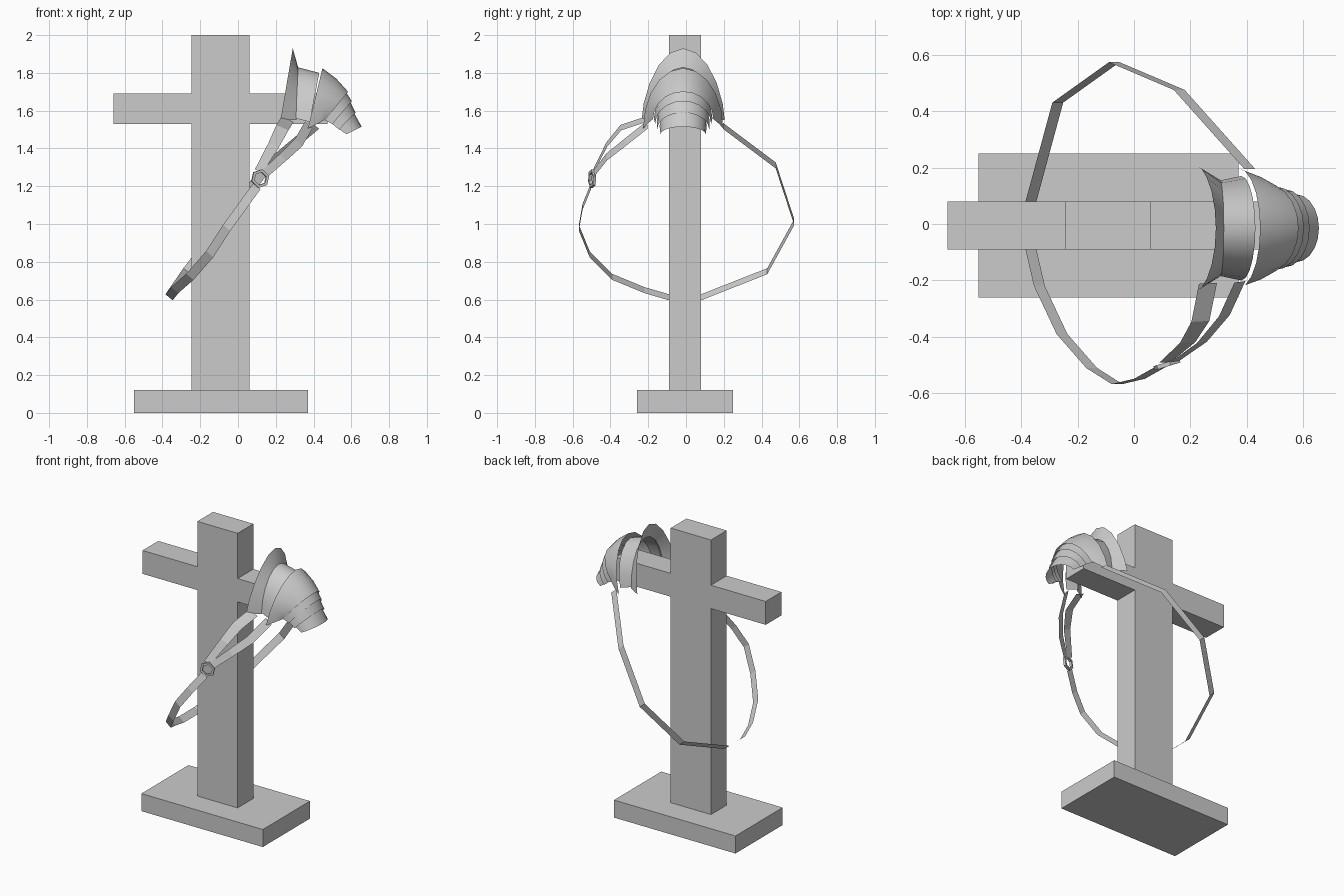
import bpy, bmesh, math
from mathutils import Vector, Matrix

if "Cube" in bpy.data.objects:
    bpy.data.objects.remove(bpy.data.objects["Cube"])

CY = -0.015  # centre line of the armour in y


def finish(name, bm, smooth=None):
    me = bpy.data.meshes.new(name)
    bmesh.ops.recalc_face_normals(bm, faces=bm.faces)
    bm.to_mesh(me)
    bm.free()
    ob = bpy.data.objects.new(name, me)
    bpy.context.collection.objects.link(ob)
    if smooth:
        bpy.ops.object.select_all(action='DESELECT')
        bpy.context.view_layer.objects.active = ob
        ob.select_set(True)
        bpy.ops.object.shade_smooth_by_angle(angle=math.radians(smooth))
    return ob


def box(name, x0, x1, y0, y1, z0, z1):
    bm = bmesh.new()
    bmesh.ops.create_cube(bm, size=1)
    for v in bm.verts:
        v.co = Vector(((x0 + x1) / 2 + v.co.x * (x1 - x0),
                       (y0 + y1) / 2 + v.co.y * (y1 - y0),
                       (z0 + z1) / 2 + v.co.z * (z1 - z0)))
    return finish(name, bm)


def strip(name, rows, smooth=None):
    """Skin of quads between rows of points."""
    bm = bmesh.new()
    grid = [[bm.verts.new(p) for p in row] for row in rows]
    for a, b in zip(grid, grid[1:]):
        for i in range(len(a) - 1):
            bm.faces.new((a[i], a[i + 1], b[i + 1], b[i]))
    return finish(name, bm, smooth)


def arch(top, end, w, power=1.0, n=10):
    """Arch over the arm: top and end are (x, z), w is the half width."""
    pts = []
    for i in range(n + 1):
        t = math.pi * i / n
        s = max(math.sin(t), 0) ** power
        pts.append((end[0] + (top[0] - end[0]) * s, CY + w * math.cos(t),
                    end[1] + (top[1] - end[1]) * s))
    return pts


def strap(name, path, widths, across):
    across = Vector(across).normalized()
    rows = []
    for i, p in enumerate(path):
        w = widths[min(i, len(widths) - 1)]
        rows.append([Vector(p) - across * w / 2, Vector(p) + across * w / 2])
    return strip(name, rows)


# Display stand
box("stand_base", -0.55, 0.37, -0.26, 0.25, 0, 0.12)
box("stand_post", -0.245, 0.06, -0.09, 0.08, 0.12, 2.0)
box("stand_arm_left", -0.66, -0.245, -0.09, 0.08, 1.53, 1.69)
box("stand_arm_right", 0.06, 0.475, -0.09, 0.08, 1.53, 1.69)

# Shoulder plates
plates = {
    "neck_guard": [((0.29, 1.93), (0.225, 1.55), 0.22, 1.25),
                   ((0.318, 1.83), (0.31, 1.55), 0.168)],
    "inner_dome": [((0.316, 1.83), (0.30, 1.56), 0.168),
                   ((0.43, 1.80), (0.38, 1.54), 0.185)],
    "main_plate": [((0.447, 1.825), (0.37, 1.505), 0.212),
                   ((0.52, 1.77), (0.42, 1.53), 0.19),
                   ((0.583, 1.70), (0.465, 1.555), 0.16)],
    "upper_lame": [((0.565, 1.71), (0.44, 1.56), 0.155),
                   ((0.602, 1.65), (0.50, 1.53), 0.148)],
    "middle_lame": [((0.585, 1.665), (0.48, 1.545), 0.14),
                    ((0.622, 1.59), (0.535, 1.50), 0.138)],
    "lower_lame": [((0.605, 1.605), (0.51, 1.52), 0.125),
                   ((0.655, 1.515), (0.575, 1.475), 0.12)],
}
for name, arches in plates.items():
    strip(name, [arch(*a) for a in arches], 35)

# Long strap round the chest
strap("chest_strap", [
    (0.10, -0.503, 1.20), (0.02, -0.548, 1.09), (-0.06, -0.567, 0.98),
    (-0.15, -0.51, 0.84), (-0.255, -0.39, 0.72), (-0.335, -0.22, 0.65),
    (-0.365, -0.09, 0.612), (-0.365, 0.08, 0.612), (-0.27, 0.43, 0.75),
    (-0.07, 0.573, 1.01), (0.16, 0.475, 1.31), (0.41, 0.195, 1.52)],
    [0.05], (0.75, 0, -0.62))

# Two short straps from the ring to the plates
strap("upper_strap", [
    (0.11, -0.49, 1.28), (0.19, -0.42, 1.42), (0.235, -0.345, 1.51),
    (0.262, -0.21, 1.555)], [0.045, 0.06, 0.07], (0.88, 0.05, -0.4))
strap("lower_strap", [
    (0.14, -0.49, 1.265), (0.24, -0.42, 1.355), (0.32, -0.325, 1.43),
    (0.375, -0.205, 1.525)], [0.045, 0.05, 0.055], (0.7, 0.1, -0.7))

# Six sided ring joining the straps
M, N = 6, 4
bm = bmesh.new()
rot = Matrix.Rotation(math.radians(17), 4, 'Z') @ Matrix.Rotation(math.radians(90), 4, 'X')
rings = []
for i in range(M):
    a = 2 * math.pi * i / M + 0.3
    ring = []
    for j in range(N):
        b = 2 * math.pi * j / N + math.pi / 4
        r = 0.042 + 0.011 * math.cos(b)
        p = Vector((r * math.cos(a), r * math.sin(a), 0.011 * math.sin(b)))
        ring.append(bm.verts.new(rot @ p + Vector((0.117, -0.497, 1.24))))
    rings.append(ring)
for i in range(M):
    p, q = rings[i], rings[(i + 1) % M]
    for j in range(N):
        k = (j + 1) % N
        bm.faces.new((p[j], q[j], q[k], p[k]))
finish("strap_ring", bm)
